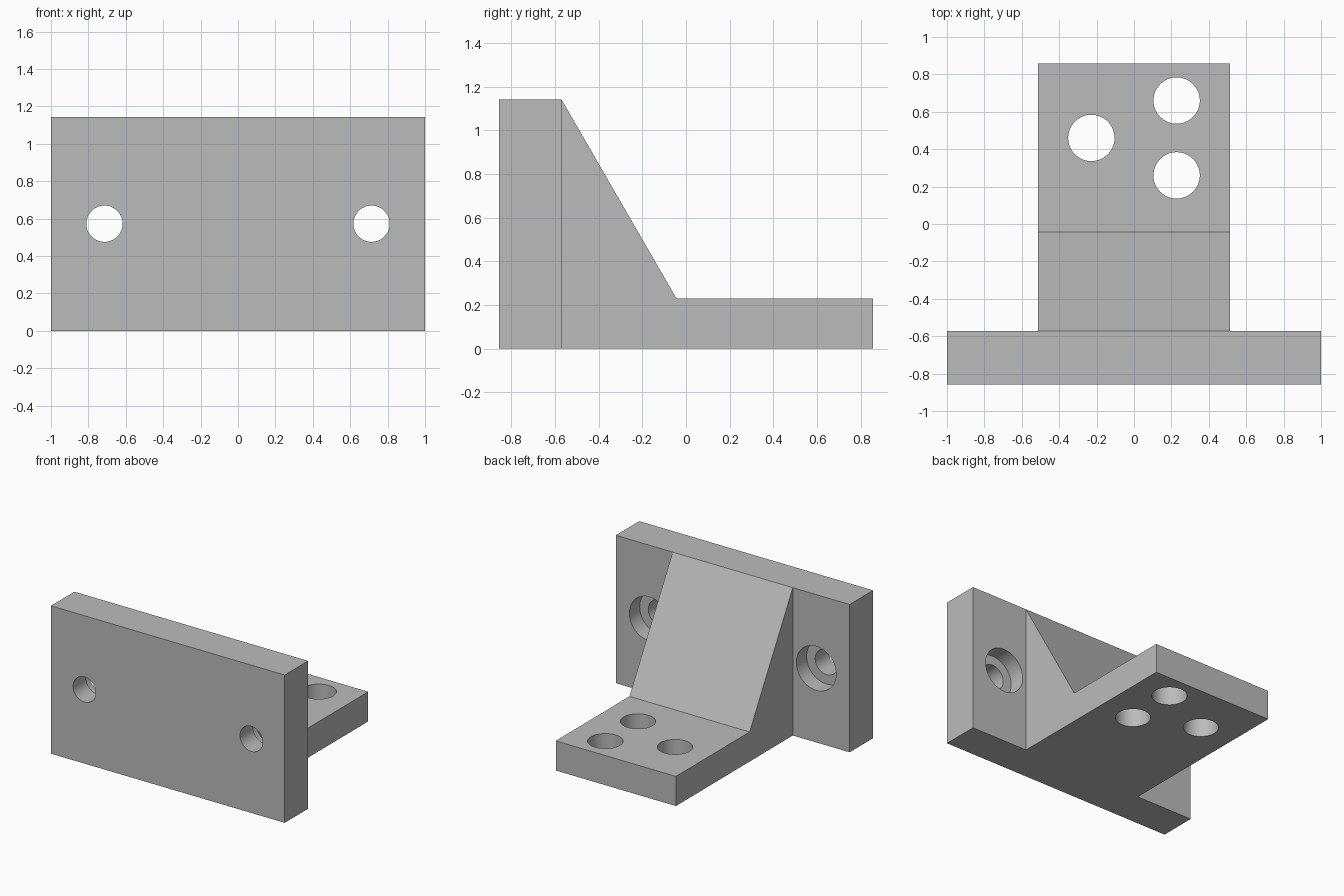
import bpy
import bmesh
from mathutils import Matrix, Vector
from math import pi

cube = bpy.data.objects.get("Cube")
if cube:
    bpy.data.objects.remove(cube, do_unlink=True)

# Overall dimensions
HEIGHT = 1.143
FRONT, WALL_BACK, BACK = -0.857, -0.571, 0.857
RIB_HALF = 0.514
BASE_TOP, RAMP_END = 0.229, -0.043

steel = bpy.data.materials.new("plain grey")
steel.use_nodes = True
GREY = (0.5, 0.5, 0.5, 1)
steel.diffuse_color = GREY
steel.node_tree.nodes["Principled BSDF"].inputs["Base Color"].default_value = GREY


def add_object(name, bm):
    bmesh.ops.recalc_face_normals(bm, faces=bm.faces)
    mesh = bpy.data.meshes.new(name)
    bm.to_mesh(mesh)
    bm.free()
    mesh.materials.append(steel)
    obj = bpy.data.objects.new(name, mesh)
    bpy.context.collection.objects.link(obj)
    return obj


def side_prism(name, profile, half_width):
    """Extrude a (y, z) profile across x, centred."""
    bm = bmesh.new()
    face = bm.faces.new([bm.verts.new((-half_width, y, z)) for y, z in profile])
    grown = bmesh.ops.extrude_face_region(bm, geom=[face])["geom"]
    verts = [v for v in grown if isinstance(v, bmesh.types.BMVert)]
    bmesh.ops.translate(bm, verts=verts, vec=(2 * half_width, 0, 0))
    return add_object(name, bm)


def cylinder(name, start, end, radius):
    start, end = Vector(start), Vector(end)
    axis = end - start
    turn = axis.to_track_quat("Z", "Y").to_matrix().to_4x4()
    bm = bmesh.new()
    bmesh.ops.create_cone(bm, cap_ends=True, segments=64, radius1=radius,
                          radius2=radius, depth=axis.length,
                          matrix=Matrix.Translation((start + end) / 2) @ turn)
    return add_object(name, bm)


def combine(target, tool, operation):
    """Apply a boolean and discard the tool."""
    mod = target.modifiers.new(operation.title(), "BOOLEAN")
    mod.operation, mod.solver, mod.object = operation, "EXACT", tool
    bpy.context.view_layer.objects.active = target
    bpy.ops.object.modifier_apply(modifier=mod.name)
    bpy.data.objects.remove(tool, do_unlink=True)


# Upright mounting plate
bracket = side_prism("angle_bracket", [(FRONT, 0), (WALL_BACK, 0),
                     (WALL_BACK, HEIGHT), (FRONT, HEIGHT)], 1)

# Foot with sloping brace, joined to the plate
foot = side_prism("foot_and_brace", [(WALL_BACK, 0), (BACK, 0), (BACK, BASE_TOP),
                  (RAMP_END, BASE_TOP), (WALL_BACK, HEIGHT)], RIB_HALF)
combine(bracket, foot, "UNION")

# Counterbored screw holes through the upright plate
for side in (-1, 1):
    x, z = side * 0.714, 0.573
    for radius, start in ((0.097, FRONT - 0.1), (0.17, WALL_BACK - 0.126)):
        hole = cylinder("screw_hole", (x, start, z), (x, WALL_BACK + 0.1, z), radius)
        combine(bracket, hole, "DIFFERENCE")

# Three holes through the foot
for x, y in ((0.228, 0.66), (-0.228, 0.46), (0.228, 0.26)):
    hole = cylinder("foot_hole", (x, y, -0.1), (x, y, BASE_TOP + 0.1), 0.124)
    combine(bracket, hole, "DIFFERENCE")

# Smooth hole walls, sharp block edges
bpy.ops.object.select_all(action="DESELECT")
bracket.select_set(True)
bpy.context.view_layer.objects.active = bracket
bpy.ops.object.shade_smooth_by_angle(angle=pi / 6)
